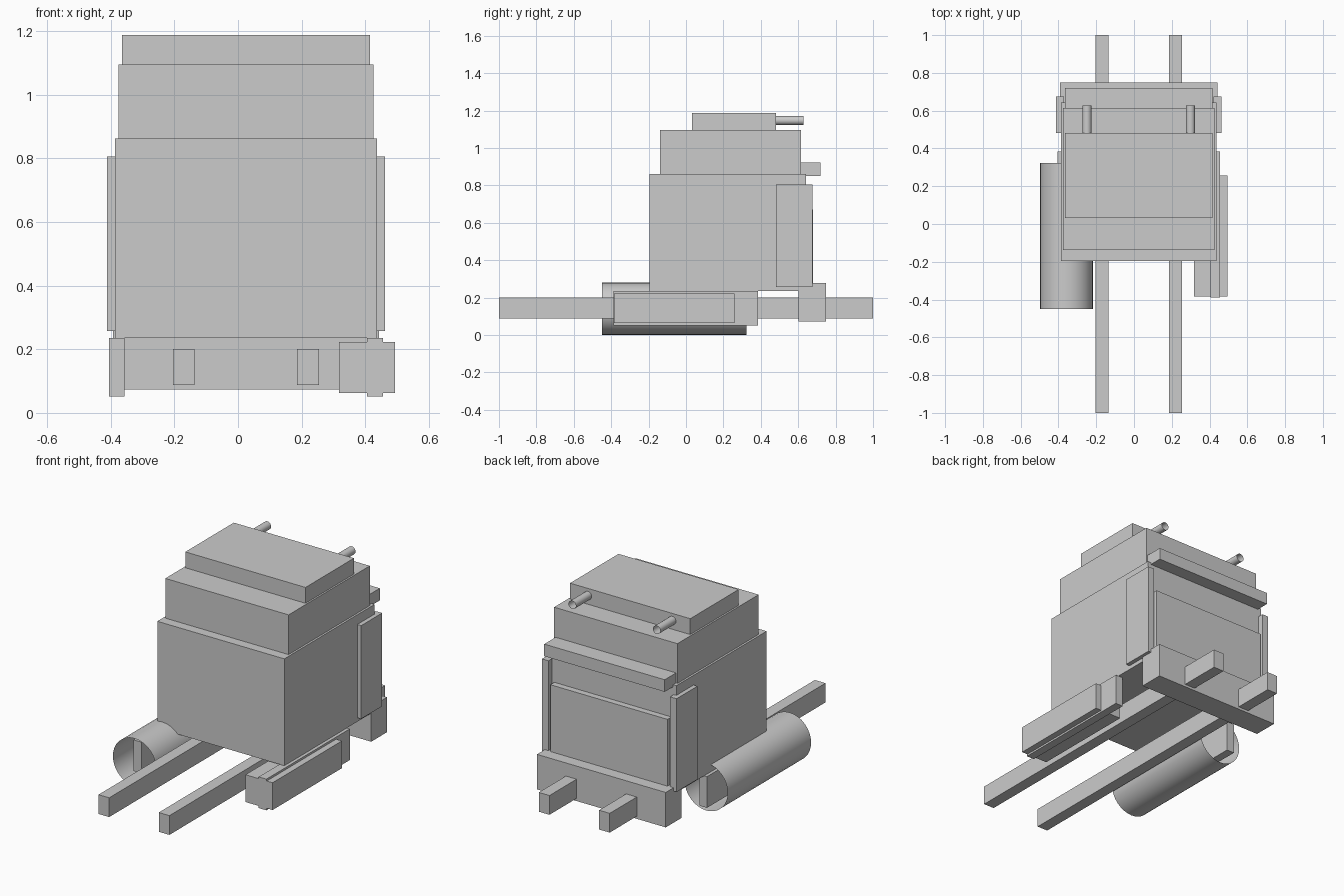
import bpy, bmesh
from mathutils import Matrix, Vector

if "Cube" in bpy.data.objects:
    bpy.data.objects.remove(bpy.data.objects["Cube"])

CX = 0.025  # centre line of the cab and frame


def finish(name, bm):
    mesh = bpy.data.meshes.new(name)
    bm.to_mesh(mesh)
    bm.free()
    obj = bpy.data.objects.new(name, mesh)
    bpy.context.collection.objects.link(obj)
    return obj


def box(name, x, y, z):
    """Box from (min, max) pairs on each axis."""
    bm = bmesh.new()
    lo, hi = Vector((x[0], y[0], z[0])), Vector((x[1], y[1], z[1]))
    bmesh.ops.create_cube(bm, size=1, matrix=Matrix.Translation((lo + hi) / 2)
                          @ Matrix.Diagonal((*(hi - lo), 1)))
    return finish(name, bm)


def centred(name, half, y, z):
    return box(name, (CX - half, CX + half), y, z)


def pair(name, inner, outer, y, z):
    """Two boxes mirrored about the cab centre line."""
    box(name + "_left", (CX - outer, CX - inner), y, z)
    box(name + "_right", (CX + inner, CX + outer), y, z)


def tube(name, x, z, radius, y, sides):
    """Open-ended smooth cylinder running along y."""
    bm = bmesh.new()
    mat = Matrix.Translation((x, (y[0] + y[1]) / 2, z)) @ Matrix.Rotation(1.5707963, 4, 'X')
    bmesh.ops.create_cone(bm, cap_ends=False, segments=sides, radius1=radius,
                          radius2=radius, depth=y[1] - y[0], matrix=mat)
    for f in bm.faces:
        f.smooth = True
    return finish(name, bm)


# Chassis
pair("frame_rail", 0.161, 0.230, (-1.0, 1.0), (0.088, 0.201))

# Cab, stacked in three tiers
centred("cab_body", 0.412, (-0.195, 0.642), (0.235, 0.862))
centred("cab_upper", 0.400, (-0.138, 0.615), (0.862, 1.095))
centred("cab_roof", 0.390, (0.033, 0.482), (1.095, 1.188))

# Nose details
centred("grille", 0.380, (0.60, 0.679), (0.235, 0.670))
centred("sun_visor", 0.391, (0.60, 0.720), (0.850, 0.921))
centred("bumper", 0.418, (0.602, 0.749), (0.073, 0.278))
pair("corner_fairing", 0.395, 0.437, (0.482, 0.676), (0.258, 0.805))

# Steps and side equipment
pair("side_step", 0.381, 0.431, (-0.388, 0.385), (0.052, 0.235))
box("battery_box", (0.318, 0.494), (-0.385, 0.258), (0.063, 0.223))
tube("fuel_tank", -0.357, 0.14, 0.14, (-0.450, 0.323), 32)

# Roof horns
for side, sign in (("left", -1), ("right", 1)):
    tube("horn_" + side, CX + sign * 0.274, 1.147, 0.024, (0.482, 0.628), 24)
